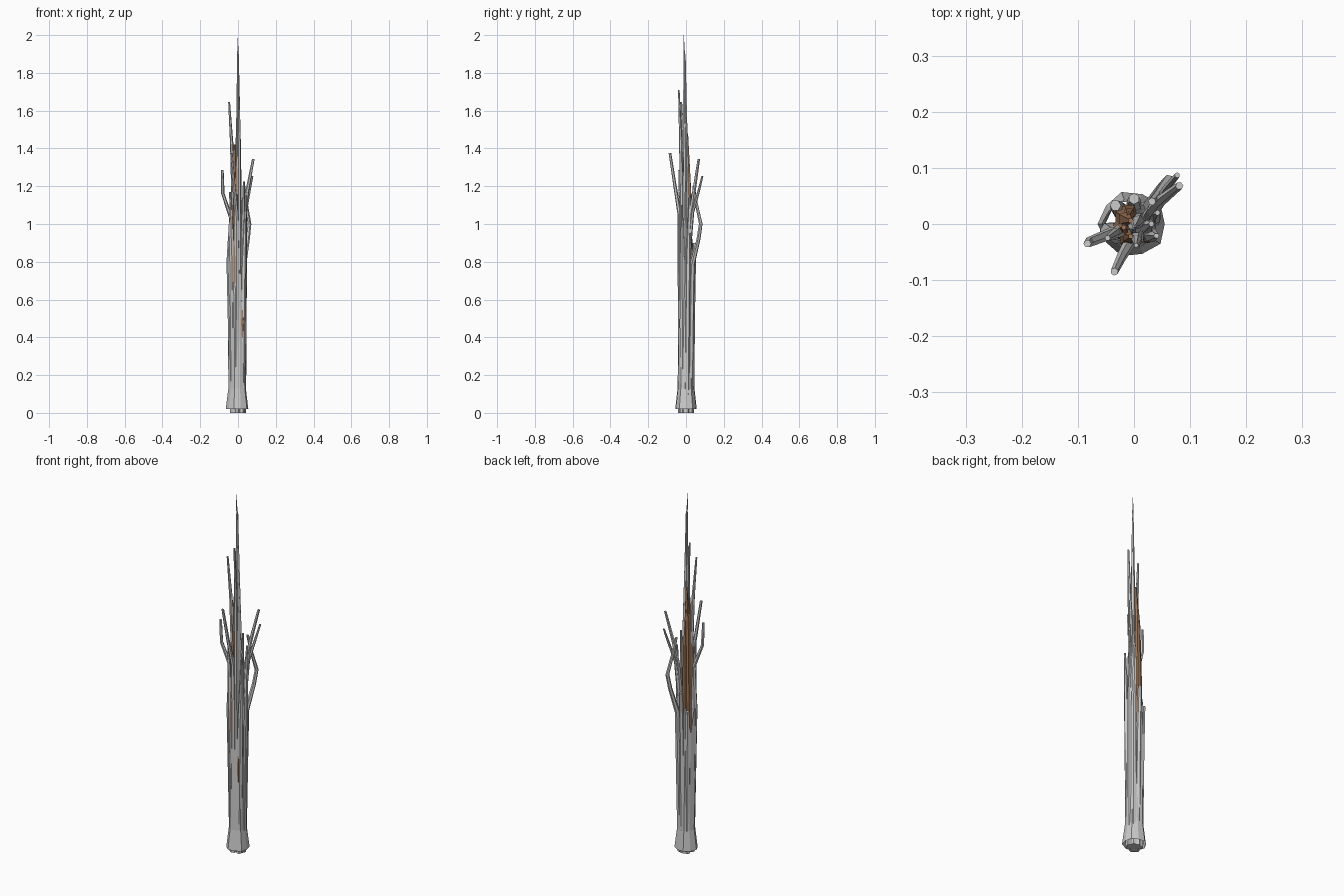
import bpy, bmesh
from math import sin, cos, tau

bark = None
wood = bpy.data.materials.new("bare_wood")
wood.diffuse_color = (0.36, 0.19, 0.10, 1)


def finish(name, bm, mat=None):
    bmesh.ops.recalc_face_normals(bm, faces=bm.faces)
    me = bpy.data.meshes.new(name)
    bm.to_mesh(me)
    bm.free()
    ob = bpy.data.objects.new(name, me)
    bpy.context.collection.objects.link(ob)
    if mat:
        me.materials.append(mat)
    return ob


def bridge(bm, a, b):
    n = len(a)
    for i in range(n):
        j = (i + 1) % n
        bm.faces.new((a[i], a[j], b[j], b[i]))


def tube(name, path, mat=None, sides=6, turn=0.0):
    """Faceted, capped limb through (x, y, z, radius) points."""
    bm = bmesh.new()
    rings = []
    for x, y, z, r in path:
        rings.append([bm.verts.new((x + r * cos(turn + tau * i / sides),
                                    y + r * sin(turn + tau * i / sides), z))
                      for i in range(sides)])
    for a, b in zip(rings, rings[1:]):
        bridge(bm, a, b)
    bm.faces.new(rings[0])
    bm.faces.new(rings[-1])
    return finish(name, bm, mat)


# Bark: flared faceted shell with a splintered upper rim
tops = [0.74, 0.82, 0.66, 0.84, 0.68, 0.86, 0.62, 0.70, 0.58, 0.72]
n = len(tops)
bm = bmesh.new()
rings = []
for z, rx, ry, cx in ((0.02, .062, .060, -.003), (0.13, .048, .047, -.003),
                      (0.45, .048, .042, -.005), (None, .050, .042, -.008)):
    ring = []
    for i in range(n):
        a = tau * i / n
        k = 1.0 if i % 2 else 0.93
        ring.append(bm.verts.new((cx + k * rx * cos(a), k * ry * sin(a),
                                  tops[i] if z is None else z)))
    rings.append(ring)
for a, b in zip(rings, rings[1:]):
    bridge(bm, a, b)
finish("bark_shell", bm)

# Central spire and its thin companion
tube("spire", [(0, 0, 0, .022), (0, 0, .8, .022), (.003, -.002, 1.3, .014),
               (0, -.008, 1.6, .009), (0, -.009, 1.9, .004), (-.003, -.012, 2.0, .0008)])
tube("spire_companion", [(.01, .005, .6, .016), (.008, .006, 1.2, .011),
                         (.004, -.002, 1.6, .007), (.002, -.004, 1.9, .002)], sides=5)

# Long limbs, each rising from the foot inside the bark
limbs = {
    "left_limb": [(-.026, -.012, 0, .017), (-.045, -.012, .8, .016), (-.036, -.015, 1.03, .011),
                  (-.080, -.032, 1.16, .009), (-.083, -.035, 1.285, .007)],
    "front_limb": [(-.012, -.025, 0, .017), (-.005, -.030, .75, .014), (-.008, -.034, 1.05, .011),
                   (-.022, -.058, 1.2, .009), (-.035, -.085, 1.375, .007)],
    "back_right_limb": [(.018, .02, 0, .017), (.03, .032, .78, .014), (.052, .066, .92, .011),
                        (.061, .078, 1.0, .010), (.042, .052, 1.12, .008), (.032, .040, 1.2, .007)],
    "right_limb": [(.026, 0, 0, .016), (.027, .008, .8, .016), (.034, .024, 1.05, .012),
                   (.048, .042, 1.17, .010), (.081, .068, 1.345, .007)],
    "right_twig": [(.03, .015, .85, .011), (.04, .035, 1.06, .008),
                   (.060, .066, 1.17, .007), (.077, .087, 1.255, .005)],
    "upper_left_limb": [(-.018, -.008, .6, .016), (-.025, -.012, 1.2, .012),
                        (-.033, -.016, 1.42, .009), (-.047, -.025, 1.645, .005)],
    "upper_front_limb": [(.004, -.022, .4, .017), (.004, -.022, 1.15, .011),
                         (.006, -.028, 1.45, .009), (.004, -.038, 1.71, .004)],
}
for k, (name, path) in enumerate(limbs.items()):
    tube(name, path, turn=k * .4)

# Snapped stubs around the trunk: foot x, y, top x, y, z, radius
stubs = [(-.022, .02, -.033, .033, .80, .010), (0, .026, 0, .045, .90, .010),
         (.02, -.018, .040, -.021, 1.10, .005), (.028, .004, .042, .02, 1.15, .005),
         (.018, -.01, .031, 0, 1.225, .005), (-.02, -.02, -.042, -.024, 1.17, .005)]
for k, (x, y, tx, ty, z, r) in enumerate(stubs):
    tube("stub_%d" % k, [(x, y, 0, .016), ((x + tx) / 2, (y + ty) / 2, z * .7, .014),
                         (tx, ty, z, r)], turn=k * .5)

# Exposed brown heartwood splinters
splinters = [(-.016, .010, 1.48, -.006, .006, .021), (-.024, -.010, 1.42, -.018, -.006, .019),
             (-.010, -.024, 1.36, -.006, -.022, .019), (-.010, .020, 1.36, -.010, .014, .017),
             (.020, -.022, .78, .016, -.018, .014)]
for k, (x, y, z, tx, ty, r) in enumerate(splinters):
    tube("heartwood_%d" % k, [(x, y, .4, r * .9), (x, y, z * .62, r),
                              (x * .9, y * .9, z * .85, r * .7), (tx, ty, z, r * .25)],
         wood, 5, k * .7)
